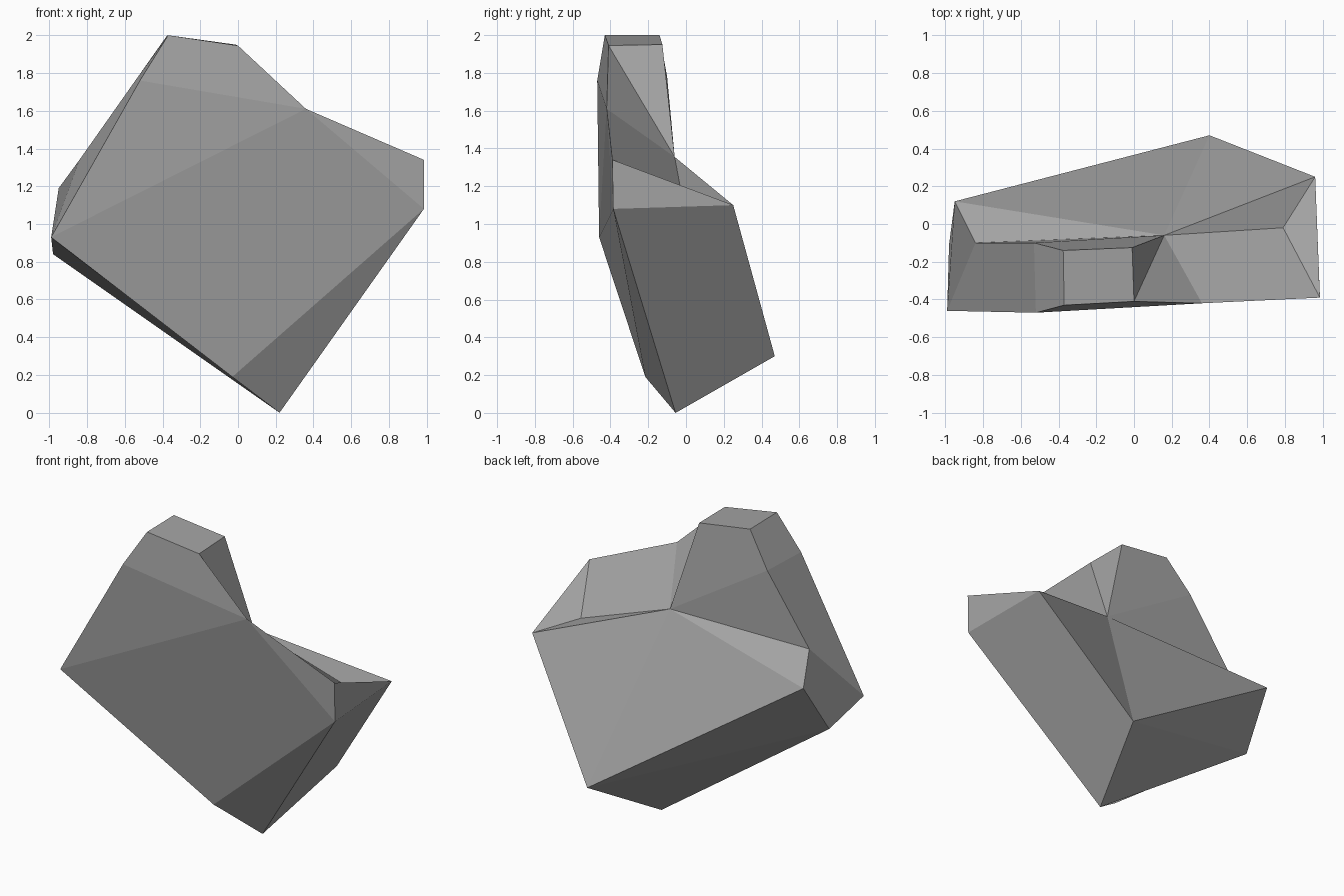
import bpy
import bmesh

default_cube = bpy.data.objects.get("Cube")
if default_cube:
    bpy.data.objects.remove(default_cube, do_unlink=True)

bm = bmesh.new()


def corner(x, y, z):
    return bm.verts.new((x, y, z))


def facets(*loops):
    for loop in loops:
        bm.faces.new(loop)


# Corners of the left end
left_tip = corner(-0.99, -0.46, 0.93)
left_low = corner(-0.98, -0.11, 0.84)
left_back = corner(-0.95, 0.12, 1.19)
left_ridge = corner(-0.84, -0.10, 1.34)

# Corners of the peak
shoulder_front = corner(-0.52, -0.47, 1.76)
shoulder_back = corner(-0.53, -0.10, 1.78)
peak_front = corner(-0.37, -0.43, 2.0)
peak_back = corner(-0.375, -0.14, 2.0)
crest_front = corner(0, -0.41, 1.945)
crest_back = corner(-0.01, -0.125, 1.95)

# Corners of the saddle and the right end
saddle_front = corner(0.36, -0.42, 1.61)
saddle_back = corner(0.16, -0.06, 1.355)
right_top = corner(0.985, -0.39, 1.34)
right_low = corner(0.985, -0.385, 1.08)
right_back = corner(0.96, 0.25, 1.1)
ledge = corner(0.79, -0.02, 1.14)

# Corners of the underside
heel = corner(0.4, 0.47, 0.3)
base = corner(0.22, -0.055, 0)
toe = corner(-0.03, -0.215, 0.19)

# Front
facets(
    (left_tip, toe, right_low, saddle_front),
    (right_low, right_top, saddle_front),
    (left_tip, saddle_front, shoulder_front),
    (shoulder_front, saddle_front, crest_front, peak_front),
    (toe, base, right_low),
)

# Right end and saddle
facets(
    (right_low, right_back, right_top),
    (right_low, base, heel, right_back),
    (right_top, ledge, saddle_back, saddle_front),
    (right_top, right_back, ledge),
    (right_back, saddle_back, ledge),
)

# Peak and left end
facets(
    (crest_front, saddle_front, saddle_back),
    (crest_front, saddle_back, crest_back),
    (peak_front, crest_front, crest_back, peak_back),
    (peak_front, peak_back, shoulder_back, shoulder_front),
    (left_tip, shoulder_front, shoulder_back, left_ridge),
    (left_tip, left_ridge, left_back, left_low),
)

# Back
facets(
    (saddle_back, shoulder_back, peak_back, crest_back),
    (saddle_back, left_ridge, shoulder_back),
    (saddle_back, left_back, left_ridge),
    (saddle_back, heel, left_back),
    (saddle_back, right_back, heel),
)

# Underside
facets(
    (heel, left_low, left_back),
    (heel, base, left_low),
    (base, toe, left_tip, left_low),
)

bmesh.ops.recalc_face_normals(bm, faces=bm.faces)
mesh = bpy.data.meshes.new("boulder")
bm.to_mesh(mesh)
bm.free()
boulder = bpy.data.objects.new("boulder", mesh)
bpy.context.collection.objects.link(boulder)

# Plain stone grey
stone = bpy.data.materials.new("stone_grey")
stone.use_nodes = True
grey = (0.37, 0.37, 0.37, 1)
stone.diffuse_color = grey
shader = next(n for n in stone.node_tree.nodes if n.type == "BSDF_PRINCIPLED")
shader.inputs["Base Color"].default_value = grey
shader.inputs["Roughness"].default_value = 0.9
mesh.materials.append(stone)
